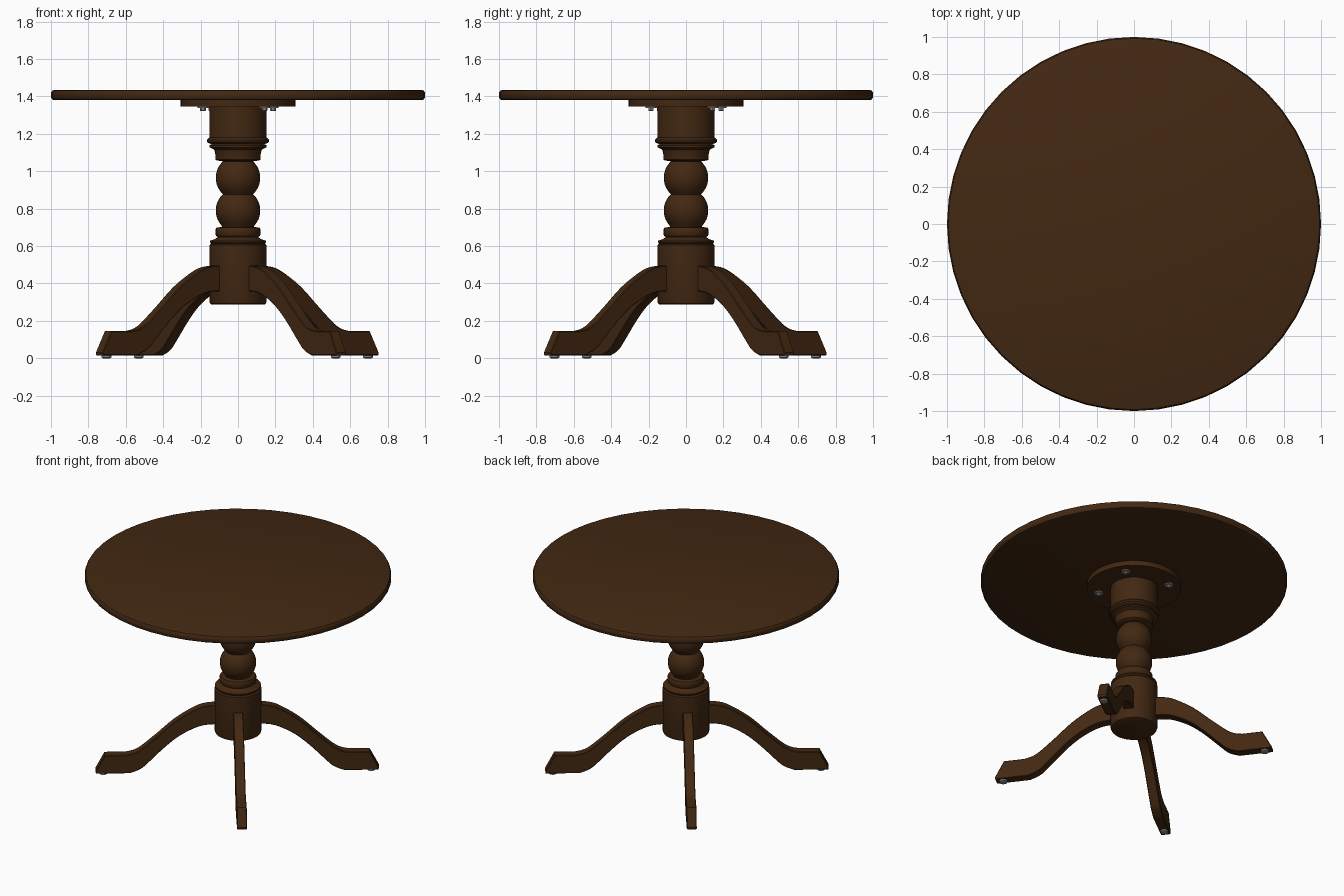
import bpy, bmesh, math
from mathutils import Matrix

if "Cube" in bpy.data.objects:
    bpy.data.objects.remove(bpy.data.objects["Cube"])


def material(name, rgb):
    m = bpy.data.materials.new(name)
    m.diffuse_color = (*rgb, 1)
    m.use_nodes = True
    m.node_tree.nodes["Principled BSDF"].inputs["Base Color"].default_value = m.diffuse_color
    return m


WOOD = material("dark_wood", (0.055, 0.021, 0.006))
METAL = material("grey_metal", (0.22, 0.22, 0.22))


def finish(bm, name, mat, angle=35):
    bmesh.ops.recalc_face_normals(bm, faces=bm.faces)
    me = bpy.data.meshes.new(name)
    bm.to_mesh(me)
    bm.free()
    me.materials.append(mat)
    ob = bpy.data.objects.new(name, me)
    bpy.context.collection.objects.link(ob)
    bpy.ops.object.select_all(action='DESELECT')
    ob.select_set(True)
    bpy.context.view_layer.objects.active = ob
    bpy.ops.object.shade_smooth_by_angle(angle=math.radians(angle))
    return ob


def lathe(name, profile, sides, mat, at=(0, 0)):
    """Turn a (radius, z) profile into a capped solid of revolution."""
    bm = bmesh.new()
    rings = []
    for r, z in profile:
        rings.append([bm.verts.new((at[0] + r * math.cos(2 * math.pi * i / sides),
                                    at[1] + r * math.sin(2 * math.pi * i / sides), z))
                      for i in range(sides)])
    for a, b in zip(rings, rings[1:]):
        for i in range(sides):
            j = (i + 1) % sides
            bm.faces.new((a[i], a[j], b[j], b[i]))
    bm.faces.new(rings[0])
    bm.faces.new(rings[-1])
    return finish(bm, name, mat)


def ball(zc, r, z0, z1, n=10):
    """Profile points of a truncated sphere between z0 and z1."""
    t0, t1 = math.asin((z0 - zc) / r), math.asin((z1 - zc) / r)
    return [(r * math.cos(t0 + (t1 - t0) * k / n), zc + r * math.sin(t0 + (t1 - t0) * k / n))
            for k in range(n + 1)]


def smooth_path(pts, steps=4):
    """Catmull-Rom through the points."""
    p = [pts[0]] + pts + [pts[-1]]
    out = []
    for i in range(1, len(p) - 2):
        for s in range(steps):
            t = s / steps
            out.append(tuple(0.5 * (2 * b + (c - a) * t + (2 * a - 5 * b + 4 * c - d) * t * t
                                    + (3 * b - a - 3 * c + d) * t ** 3)
                             for a, b, c, d in zip(p[i - 1], p[i], p[i + 1], p[i + 2])))
    return out + [pts[-1]]


# Round top with softened rim, and mounting plate below it
lathe("table_top", [(0.982, 1.38), (0.993, 1.384), (1.0, 1.395), (1.0, 1.42),
                    (0.993, 1.431), (0.982, 1.435)], 48, WOOD)
lathe("mounting_plate", [(0.307, 1.345), (0.307, 1.381)], 48, WOOD)

# Turned column
column = [(0.14, 0.287), (0.149, 0.292), (0.153, 0.303), (0.153, 0.605), (0.143, 0.612),
          (0.15, 0.62), (0.15, 0.628), (0.125, 0.637), (0.107, 0.648), (0.115, 0.652),
          (0.12, 0.66), (0.12, 0.69), (0.115, 0.698), (0.085, 0.703)]
column += ball(0.79, 0.119, 0.71, 0.877) + ball(0.965, 0.119, 0.88, 1.053)
column += [(0.115, 1.058), (0.12, 1.062), (0.122, 1.1), (0.128, 1.115), (0.142, 1.124),
           (0.153, 1.128), (0.153, 1.138), (0.142, 1.145), (0.157, 1.15), (0.165, 1.157),
           (0.165, 1.168), (0.157, 1.177), (0.153, 1.18), (0.153, 1.346)]
lathe("column", column, 32, WOOD)

# Curved leg silhouette in (radius, z), extruded sideways
upper = smooth_path([(0.11, 0.497), (0.2, 0.49), (0.275, 0.465), (0.405, 0.382),
                     (0.535, 0.265), (0.65, 0.17), (0.73, 0.145)])
upper += [(0.865, 0.145), (0.925, 0.03), (0.922, 0.015)]
lower = smooth_path([(0.70, 0.015), (0.635, 0.042), (0.59, 0.08), (0.49, 0.182),
                     (0.40, 0.262), (0.31, 0.318), (0.22, 0.352), (0.11, 0.36)])
OUTLINE = upper + lower
HALF = 0.0325
CENTRE = (-0.004, -0.004)


def leg(name, angle):
    bm = bmesh.new()
    face = bm.faces.new([bm.verts.new((r, -HALF, z)) for r, z in OUTLINE])
    ext = bmesh.ops.extrude_face_region(bm, geom=[face])
    bmesh.ops.translate(bm, vec=(0, 2 * HALF, 0),
                        verts=[v for v in ext["geom"] if isinstance(v, bmesh.types.BMVert)])
    # small rounded edge along both sides
    rim = [e for e in bm.edges if abs(e.verts[0].co.y - e.verts[1].co.y) < 1e-6]
    bmesh.ops.bevel(bm, geom=rim, offset=0.004, segments=1, affect='EDGES')
    bmesh.ops.transform(bm, verts=bm.verts, matrix=Matrix.Translation((*CENTRE, 0))
                        @ Matrix.Rotation(angle, 4, 'Z'))
    finish(bm, name, WOOD, 30)


# Four legs with floor glides, and four plate bolts on the same diagonals
for k in range(4):
    a = math.radians(37 + 90 * k)
    c, s = math.cos(a), math.sin(a)
    leg(f"leg_{k + 1}", a)
    lathe(f"foot_glide_{k + 1}", [(0.018, 0), (0.026, 0.004), (0.026, 0.016)], 16, METAL,
          (CENTRE[0] + 0.875 * c, CENTRE[1] + 0.875 * s))
    at = (0.235 * c, 0.235 * s)
    lathe(f"bolt_washer_{k + 1}", [(0.03, 1.337), (0.03, 1.346)], 16, METAL, at)
    lathe(f"bolt_head_{k + 1}", [(0.013, 1.322), (0.016, 1.325), (0.016, 1.338)], 6, METAL, at)
